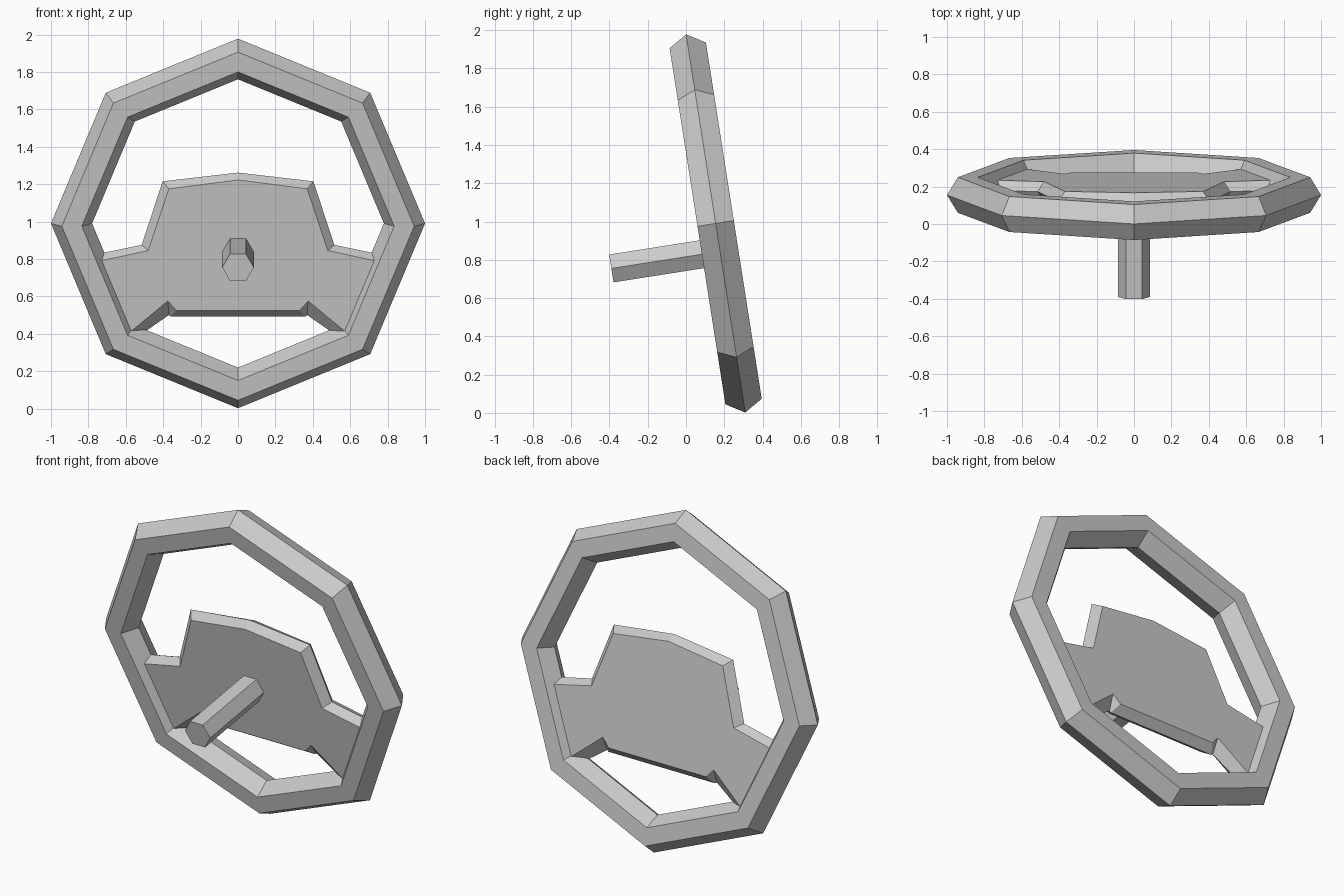
import bpy, bmesh
from math import sin, cos, pi, radians
from mathutils import Matrix

if "Cube" in bpy.data.objects:
    bpy.data.objects.remove(bpy.data.objects["Cube"])

grey = bpy.data.materials.new("light_grey")
grey.use_nodes = True
grey.diffuse_color = (0.6, 0.6, 0.6, 1)
grey.node_tree.nodes["Principled BSDF"].inputs["Base Color"].default_value = (0.6, 0.6, 0.6, 1)

# The whole wheel leans back about its centre
LEAN = Matrix.Translation((0, 0.155, 0.99)) @ Matrix.Rotation(radians(8.9), 4, 'X')


def finish(name, bm):
    bmesh.ops.recalc_face_normals(bm, faces=bm.faces)
    mesh = bpy.data.meshes.new(name)
    bm.to_mesh(mesh)
    bm.free()
    mesh.materials.append(grey)
    obj = bpy.data.objects.new(name, mesh)
    obj.matrix_world = LEAN
    bpy.context.collection.objects.link(obj)


def bridge(bm, a, b):
    for i in range(len(a)):
        j = (i + 1) % len(a)
        bm.faces.new((a[i], a[j], b[j], b[i]))


# Rim: hexagonal section (radius, depth) swept round an octagon
section = [(1.0, 0), (0.942, -0.096), (0.835, -0.096),
           (0.78, 0), (0.835, 0.096), (0.942, 0.096)]
bm = bmesh.new()
rings = [[bm.verts.new((r * cos(k * pi / 4), y, r * sin(k * pi / 4)))
          for r, y in section] for k in range(8)]
for k in range(8):
    bridge(bm, rings[k], rings[(k + 1) % 8])
finish("rim", bm)

# Hub plate: half outlines (x, z) of the flat faces and of the edge ridge
face_half = [(0, 0.243), (0.37, 0.195), (0.48, -0.139), (0.78, -0.205),
             (0.615, -0.612), (0.375, -0.412), (0.33, -0.463)]
ridge_half = [(0, 0.275), (0.403, 0.228), (0.515, -0.116), (0.79, -0.174),
              (0.56, -0.63), (0.37, -0.496), (0.36, -0.504)]


def outline(bm, half, y):
    points = half + [(-x, z) for x, z in reversed(half[1:])]
    return [bm.verts.new((x, y, z)) for x, z in points]


bm = bmesh.new()
front = outline(bm, face_half, -0.05)
ridge = outline(bm, ridge_half, 0)
back = outline(bm, face_half, 0.05)
bridge(bm, front, ridge)
bridge(bm, ridge, back)
bm.faces.new(front)
bm.faces.new(back)
finish("hub_plate", bm)

# Column: six-sided shaft pointing forward from the hub
bm = bmesh.new()
shaft = [[bm.verts.new((0.085 * cos(k * pi / 3), y, -0.148 + 0.085 * sin(k * pi / 3)))
          for k in range(6)] for y in (-0.575, 0)]
bridge(bm, *shaft)
for end in shaft:
    bm.faces.new(end)
finish("column", bm)
